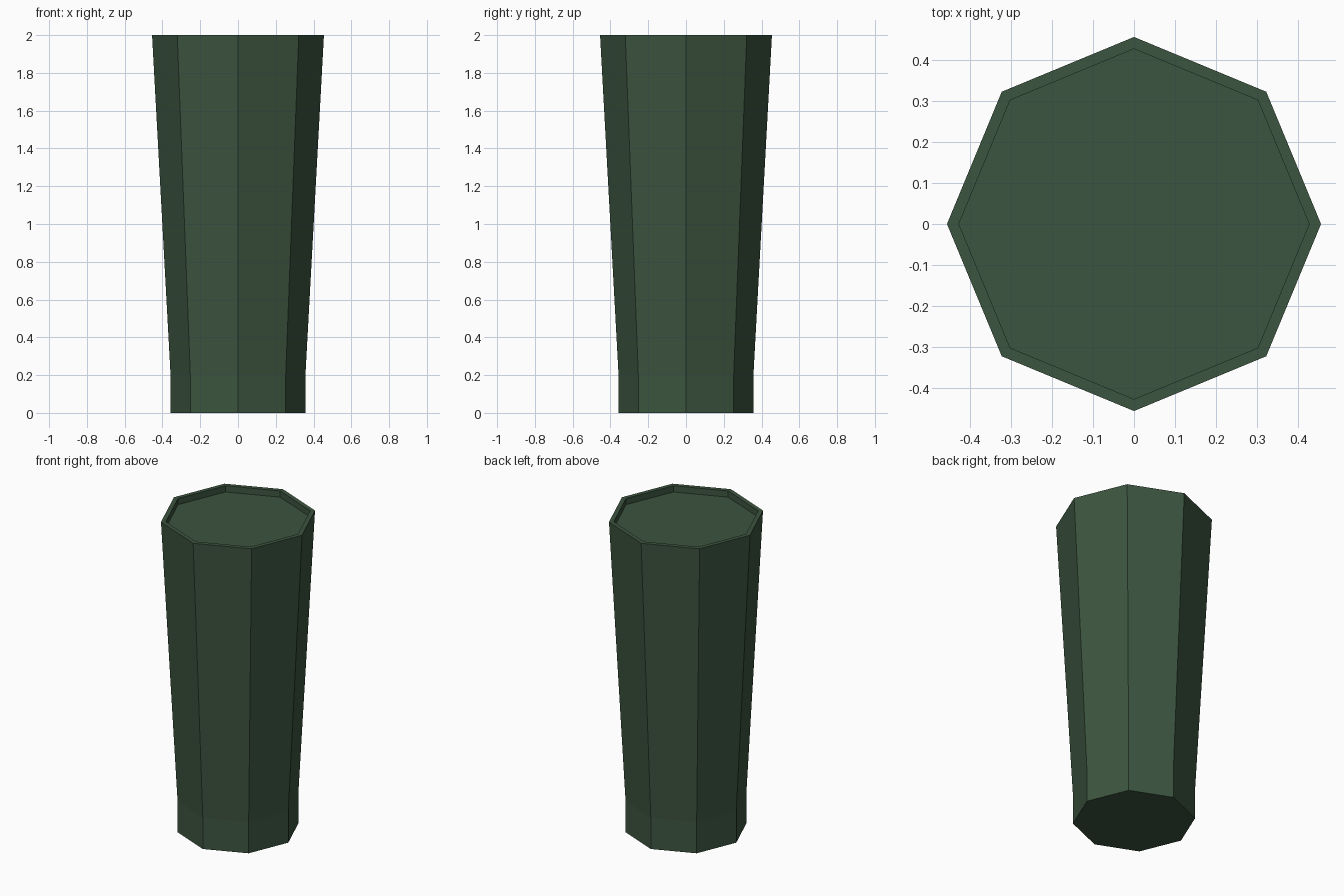
import bpy, bmesh
from math import cos, sin, pi

if "Cube" in bpy.data.objects:
    bpy.data.objects.remove(bpy.data.objects["Cube"])

SIDES = 8
# Profile (radius, height): foot, straight base, flared wall, rim, recessed fill
PROFILE = [(0.357, 0.0), (0.357, 0.2), (0.455, 2.0), (0.426, 2.0), (0.426, 1.96)]

# Octagonal planter: stacked rings with capped ends
bm = bmesh.new()
rings = [[bm.verts.new((r * cos(2 * pi * i / SIDES), r * sin(2 * pi * i / SIDES), z))
          for i in range(SIDES)] for r, z in PROFILE]
for low, high in zip(rings, rings[1:]):
    for i in range(SIDES):
        j = (i + 1) % SIDES
        bm.faces.new((low[i], low[j], high[j], high[i]))
bm.faces.new(rings[0][::-1])
bm.faces.new(rings[-1])

mesh = bpy.data.meshes.new("octagonal_planter")
bm.to_mesh(mesh)
bm.free()
planter = bpy.data.objects.new("octagonal_planter", mesh)
bpy.context.collection.objects.link(planter)

# Dark green finish
green = bpy.data.materials.new("dark_green")
green.diffuse_color = (0.045, 0.09, 0.05, 1)
green.use_nodes = True
green.node_tree.nodes["Principled BSDF"].inputs["Base Color"].default_value = green.diffuse_color
mesh.materials.append(green)
